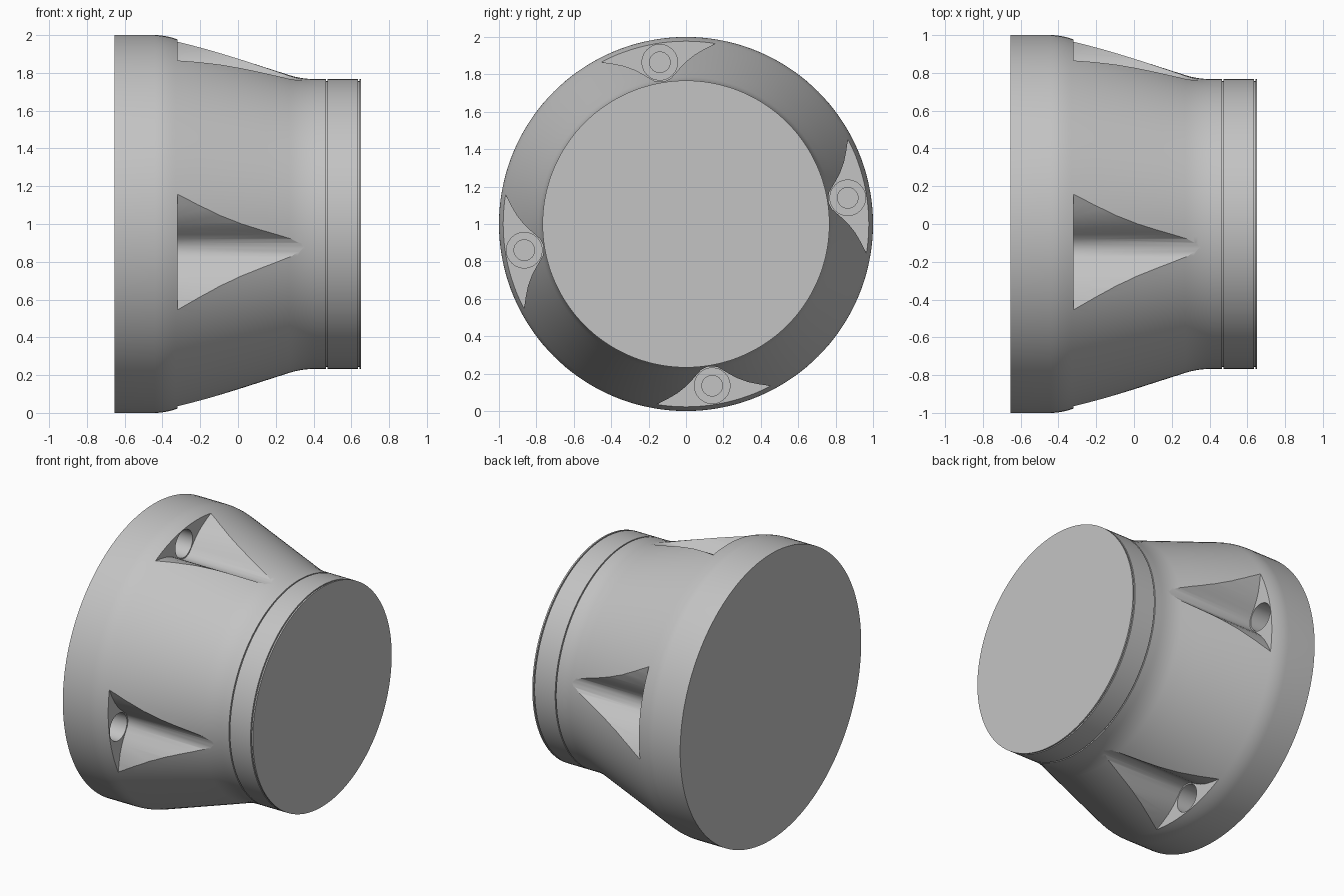
import bpy, bmesh
from math import cos, sin, pi, atan2, radians
from mathutils import Matrix, Vector

cube = bpy.data.objects.get("Cube")
if cube:
    bpy.data.objects.remove(cube, do_unlink=True)

grey = bpy.data.materials.new("plain grey")
grey.use_nodes = True
colour = (0.55, 0.55, 0.55, 1)
grey.diffuse_color = colour
grey.node_tree.nodes["Principled BSDF"].inputs["Base Color"].default_value = colour


def finish(name, bm):
    bmesh.ops.recalc_face_normals(bm, faces=bm.faces)
    mesh = bpy.data.meshes.new(name)
    bm.to_mesh(mesh)
    bm.free()
    mesh.materials.append(grey)
    ob = bpy.data.objects.new(name, mesh)
    bpy.context.collection.objects.link(ob)
    return ob


def lathe(name, profile, steps):
    """Closed solid turned around the x axis from (x, radius) pairs."""
    bm = bmesh.new()
    rings = []
    for x, r in profile:
        rings.append([bm.verts.new((x, r * cos(2 * pi * i / steps), r * sin(2 * pi * i / steps)))
                      for i in range(steps)])
    for a, b in zip(rings, rings[1:]):
        for i in range(steps):
            j = (i + 1) % steps
            bm.faces.new((a[i], a[j], b[j], b[i]))
    bm.faces.new(rings[0])
    bm.faces.new(rings[-1])
    return finish(name, bm)


def bend(a, b, c, n=6):
    """Rounded corner from a to c, steered by b."""
    a, b, c = Vector(a), Vector(b), Vector(c)
    return [tuple(a.lerp(b, i / n).lerp(b.lerp(c, i / n), i / n)) for i in range(n + 1)]


def cone_radius(x):
    return 0.875 - 0.32 * x


def groove(x, r, w=0.008, d=0.01):
    return [(x, r), (x, r - d), (x + w, r - d), (x + w, r)]


# Tapered housing: wide rim, cone, narrow neck with two fine grooves
neck = 0.767
profile = [(-0.655, 1.0)]
profile += bend((-0.44, 1.0), (-0.39, 1.0), (-0.33, cone_radius(-0.33)))
profile += [(x, cone_radius(x)) for x in (-0.2, 0, 0.15)]
profile += bend((0.27, cone_radius(0.27)), (0.3375, neck), (0.41, neck))
profile += groove(0.467, neck) + groove(0.634, neck) + [(0.652, neck)]
housing = lathe("tapered_housing", profile, 144)

# Flared scoop outline, half of it, as (sideways, radial) points
half = [(0.022, 0.774), (0.046, 0.783), (0.074, 0.806), (0.105, 0.832), (0.14, 0.858),
        (0.19, 0.886), (0.25, 0.909), (0.31, 0.927), (0.42, 0.95), (0.42, 1.2)]
outline = [(-t, h) for t, h in reversed(half)] + [(0, 0.771)] + half


def scoop():
    bm = bmesh.new()
    face = bm.faces.new([bm.verts.new((-0.32, t, h)) for t, h in outline])
    out = bmesh.ops.extrude_face_region(bm, geom=[face])
    bmesh.ops.translate(bm, vec=(0.85, 0, 0),
                        verts=[v for v in out["geom"] if isinstance(v, bmesh.types.BMVert)])
    return finish("scoop_cutter", bm)


def bolt_hole():
    hole = lathe("hole_cutter", [(-0.3, 0.095), (-0.5, 0.095), (-0.5, 0.055), (-0.6, 0.055)], 48)
    hole.data.transform(Matrix.Translation((0, 0, 0.876)))
    return hole


# Four scoops with stepped bolt holes, spaced evenly around the axis
cutters = []
for make in (scoop, bolt_hole):
    for k in range(4):
        cutter = make()
        cutter.data.transform(Matrix.Rotation(radians(9.2 + 90 * k), 4, "X"))
        cutter.hide_render = True
        cutters.append(cutter)

bpy.context.view_layer.objects.active = housing
for cutter in cutters:
    cut = housing.modifiers.new("cut", "BOOLEAN")
    cut.operation = "DIFFERENCE"
    cut.solver = "EXACT"
    cut.object = cutter
    bpy.ops.object.modifier_apply(modifier=cut.name)
for cutter in cutters:
    bpy.data.objects.remove(cutter, do_unlink=True)

# Stand the part on the ground and shade it
housing.data.transform(Matrix.Translation((0, 0, 1)))
bpy.ops.object.select_all(action="DESELECT")
housing.select_set(True)
bpy.context.view_layer.objects.active = housing
bpy.ops.object.shade_smooth_by_angle(angle=radians(25))
